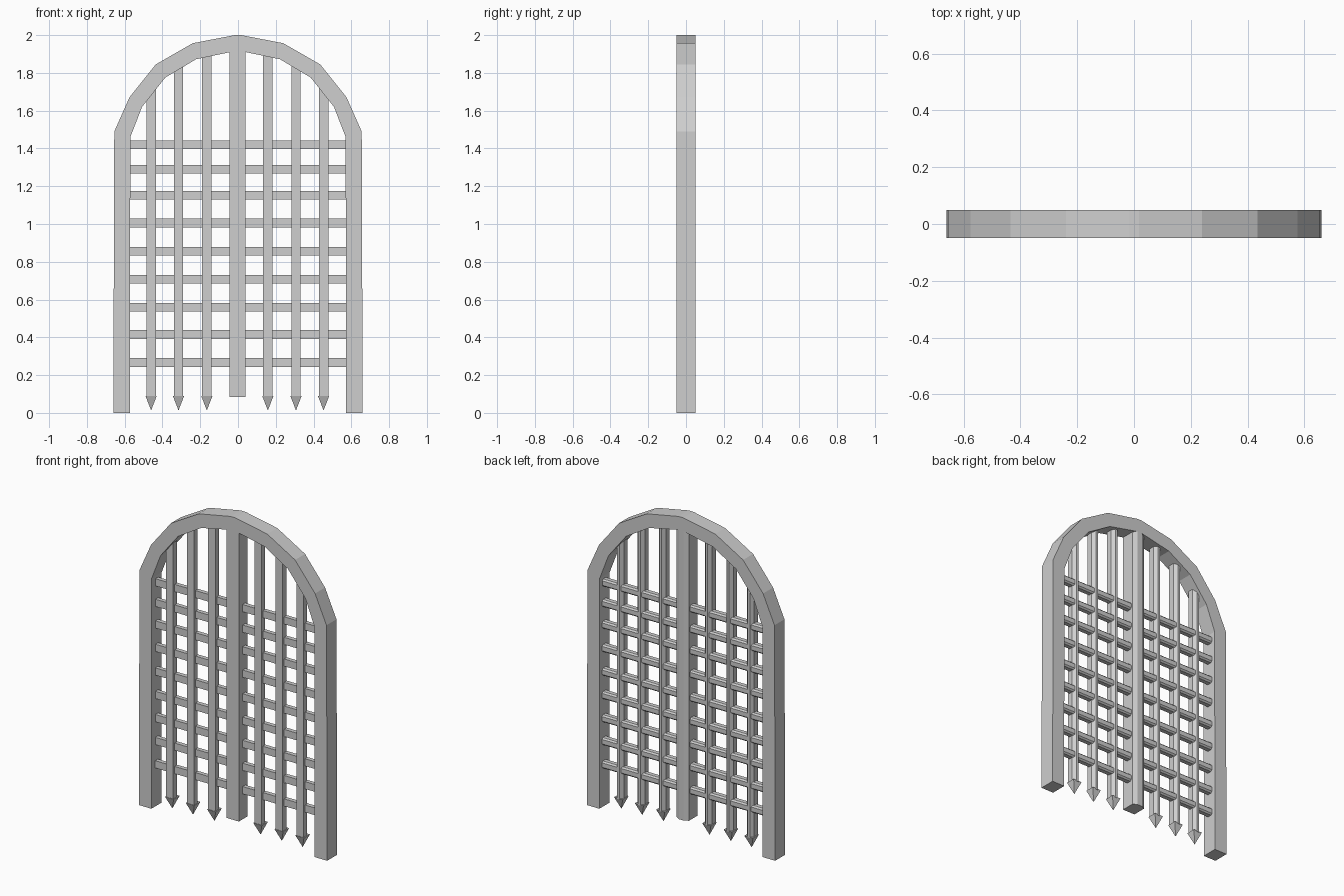
import bpy
import bmesh
from mathutils import Vector

if "Cube" in bpy.data.objects:
    bpy.data.objects.remove(bpy.data.objects["Cube"], do_unlink=True)

iron = bpy.data.materials.new("iron_grey")
iron.use_nodes = True
COLOUR = (0.62, 0.62, 0.62, 1)
iron.diffuse_color = COLOUR
iron.node_tree.nodes["Principled BSDF"].inputs["Base Color"].default_value = COLOUR


def finish(bm, name):
    bmesh.ops.recalc_face_normals(bm, faces=bm.faces)
    mesh = bpy.data.meshes.new(name)
    bm.to_mesh(mesh)
    bm.free()
    mesh.materials.append(iron)
    obj = bpy.data.objects.new(name, mesh)
    bpy.context.collection.objects.link(obj)
    return obj


def extrude_faces(bm, offset):
    result = bmesh.ops.extrude_face_region(bm, geom=bm.faces[:])
    verts = [v for v in result["geom"] if isinstance(v, bmesh.types.BMVert)]
    bmesh.ops.translate(bm, verts=verts, vec=Vector(offset))


def bar(name, start, length, half, front, shoulder, back, flat, upright):
    """Bar with a flat front and a chamfered back."""
    section = [(-half, front), (half, front), (half, shoulder),
               (flat, back), (-flat, back), (-half, shoulder)]
    bm = bmesh.new()
    x, z = start
    if upright:
        verts = [bm.verts.new((x + a, y, z)) for a, y in section]
    else:
        verts = [bm.verts.new((x, y, z + a)) for a, y in section]
    bm.faces.new(verts)
    extrude_faces(bm, (0, 0, length) if upright else (length, 0, 0))
    return finish(bm, name)


# Arched frame: a band between the outer and inner outlines
outer = [(0.66, 0), (0.655, 1.49), (0.575, 1.67), (0.435, 1.845),
         (0.24, 1.957), (0.017, 2.0)]
inner = [(0.572, 0), (0.57, 1.46), (0.508, 1.62), (0.385, 1.775),
         (0.223, 1.872), (0.017, 1.915)]
outer += [(-x, z) for x, z in reversed(outer)]
inner += [(-x, z) for x, z in reversed(inner)]
bm = bmesh.new()
rings = [[bm.verts.new((x, -0.05, z)) for x, z in line] for line in (outer, inner)]
for i in range(len(outer) - 1):
    bm.faces.new((rings[0][i], rings[0][i + 1], rings[1][i + 1], rings[1][i]))
extrude_faces(bm, (0, 0.1, 0))
finish(bm, "arched_frame")

# Centre post
bar("centre_post", (-0.002, 0.083), 1.88, 0.043, -0.05, 0.035, 0.05, 0.017, True)

# Upright bars with pointed ends
uprights = [(-0.46, 1.75), (-0.315, 1.86), (-0.165, 1.92),
            (0.158, 1.92), (0.307, 1.86), (0.453, 1.75)]
for n, (x, top) in enumerate(uprights, 1):
    bar(f"upright_bar_{n}", (x, 0.085), top - 0.085, 0.025,
        -0.027, 0.01, 0.03, 0.008, True)
    bm = bmesh.new()
    corners = [bm.verts.new((x + a * 0.03, b * 0.03, 0.09))
               for a, b in ((-1, -1), (1, -1), (1, 1), (-1, 1))]
    tip = bm.verts.new((x, 0, 0.013))
    bm.faces.new(corners)
    for i in range(4):
        bm.faces.new((corners[i], corners[(i + 1) % 4], tip))
    finish(bm, f"spike_{n}")

# Cross bars on both sides of the post
heights = [0.267, 0.415, 0.56, 0.707, 0.855, 1.005, 1.153, 1.29, 1.42]
for n, z in enumerate(heights, 1):
    for side, x in (("right", -0.575), ("left", 0.03)):
        bar(f"cross_bar_{side}_{n}", (x, z), 0.545, 0.023,
            -0.012, 0.015, 0.024, 0.014, False)
